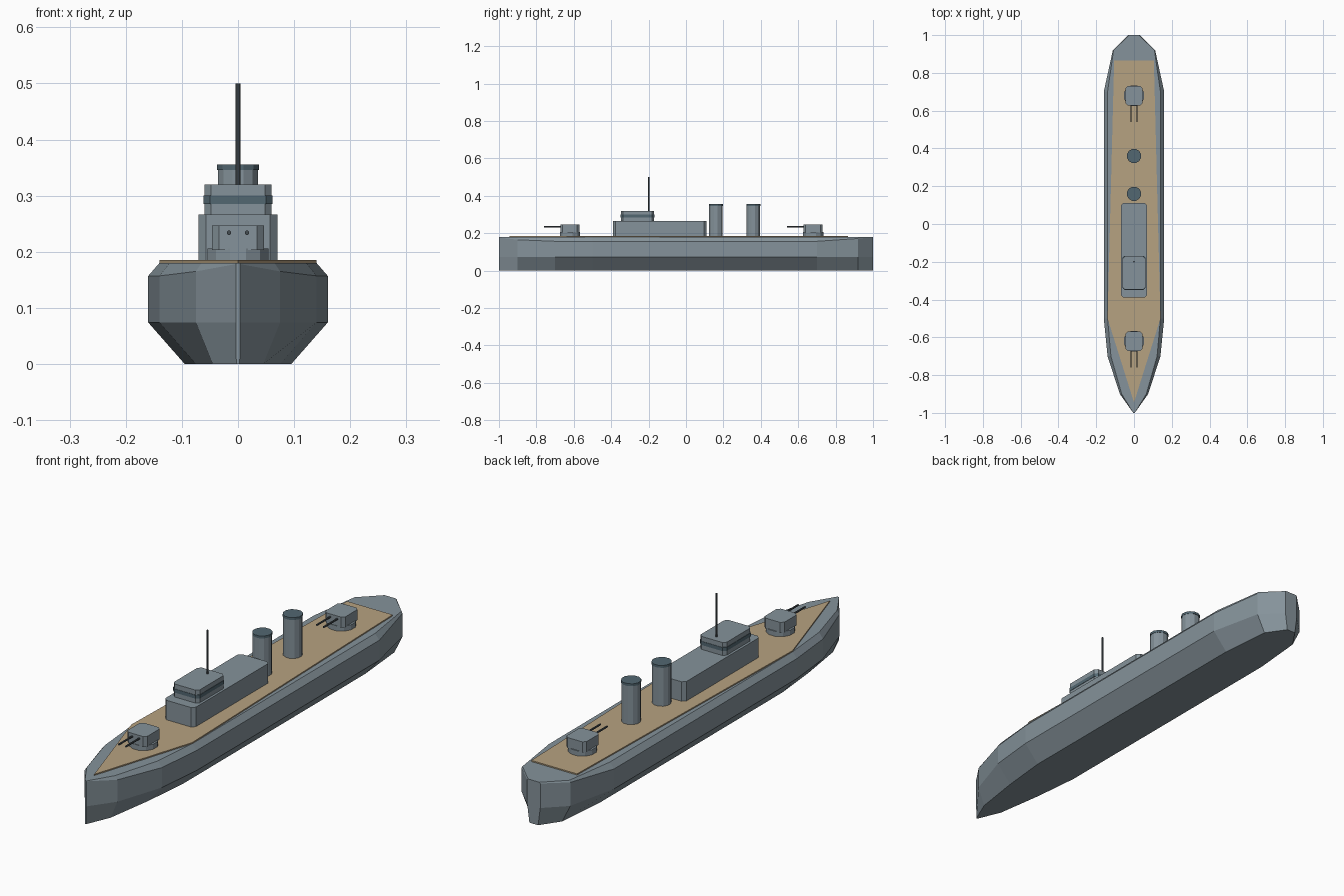
import bpy, bmesh, math
from mathutils import Matrix

if "Cube" in bpy.data.objects:
    bpy.data.objects.remove(bpy.data.objects["Cube"])

def mat(name, rgb):
    m = bpy.data.materials.new(name)
    m.diffuse_color = (*rgb, 1)
    m.use_nodes = True
    m.node_tree.nodes["Principled BSDF"].inputs["Base Color"].default_value = m.diffuse_color
    return m

GREY = mat("hull grey", (0.235, 0.29, 0.325))
TAN = mat("deck tan", (0.47, 0.36, 0.22))
SLATE = mat("dark slate", (0.085, 0.135, 0.165))
GUN = mat("gun metal", (0.06, 0.075, 0.085))

def finish(bm, name, m):
    bmesh.ops.recalc_face_normals(bm, faces=bm.faces)
    me = bpy.data.meshes.new(name)
    bm.to_mesh(me)
    bm.free()
    me.materials.append(m)
    ob = bpy.data.objects.new(name, me)
    bpy.context.collection.objects.link(ob)
    return ob

def box(name, x, y0, y1, z0, z1, m, bevel=0.0, vertical_only=True):
    bm = bmesh.new()
    bmesh.ops.create_cube(bm, size=1)
    for v in bm.verts:
        v.co = (v.co.x * 2 * x, (y0 + y1) / 2 + v.co.y * (y1 - y0), (z0 + z1) / 2 + v.co.z * (z1 - z0))
    if bevel:
        es = [e for e in bm.edges if not vertical_only
              or abs(e.verts[0].co.z - e.verts[1].co.z) > 1e-4]
        bmesh.ops.bevel(bm, geom=es, offset=bevel, segments=1, affect='EDGES')
    return finish(bm, name, m)

def cyl(name, r, centre, length, m, sides=12, axis='Z'):
    bm = bmesh.new()
    rot = Matrix.Rotation(math.pi / 2, 4, 'X') if axis == 'Y' else Matrix()
    spin = Matrix.Rotation(math.pi / sides, 4, 'Z')
    bmesh.ops.create_cone(bm, cap_ends=True, segments=sides, radius1=r, radius2=r, depth=length,
                          matrix=Matrix.Translation(centre) @ rot @ spin)
    return finish(bm, name, m)

# Hull: stations of y, bottom, side and top half-widths, shoulder height
stations = [(-1.0, .003, .004, .004, .178), (-.9, .045, .075, .065, .165),
            (-.7, .075, .14, .122, .157), (-.5, .095, .16, .14, .157),
            (.7, .095, .16, .14, .157), (.92, .075, .112, .108, .172),
            (1.0, .02, .03, .026, .176)]
bm = bmesh.new()
rings = []
for y, b, s, t, zs in stations:
    half = [(b, 0), (s, .074), (s, zs), (t, .18)]
    pts = half + [(-x, z) for x, z in reversed(half)]
    rings.append([bm.verts.new((x, y, z)) for x, z in pts])
for a, c in zip(rings, rings[1:]):
    for i in range(8):
        j = (i + 1) % 8
        bm.faces.new((a[i], a[j], c[j], c[i]))
bm.faces.new(rings[0])
bm.faces.new(rings[-1])
finish(bm, "hull", GREY)

# Planked deck plate
bm = bmesh.new()
outline = [(0, -.945), (.14, -.5), (.105, .866), (-.105, .866), (-.14, -.5)]
f = bm.faces.new([bm.verts.new((x, y, .179)) for x, y in outline])
up = bmesh.ops.extrude_face_region(bm, geom=[f])["geom"]
bmesh.ops.translate(bm, vec=(0, 0, .006), verts=[v for v in up if isinstance(v, bmesh.types.BMVert)])
finish(bm, "deck", TAN)

# Superstructure, bridge and window band
box("superstructure", .07, -.39, .11, .18, .266, GREY, .013)
box("bridge", .06, -.348, -.17, .262, .32, GREY, .012)
box("bridge_windows", .0615, -.3495, -.1685, .285, .30, SLATE, .012)

# Mast
cyl("mast", .0045, (0, -.2, .41), .18, GUN, 8)

# Funnels with dark caps
for i, y in enumerate((.16, .36)):
    cyl(f"funnel_{i + 1}", .037, (0, y, .265), .17, GREY)
    cyl(f"funnel_cap_{i + 1}", .0385, (0, y, .3505), .01, SLATE)

# Twin-gun turrets, both facing the bow
for name, y in (("front", -.62), ("rear", .68)):
    cyl(f"{name}_turret_base", .056, (0, y, .193), .026, GREY)
    box(f"{name}_turret", .046, y - .052, y + .05, .203, .247, GREY, .012)
    for side in (-1, 1):
        cyl(f"{name}_gun_{'left' if side < 0 else 'right'}", .004,
            (side * .016, y - .09, .234), .1, GUN, 8, 'Y')
